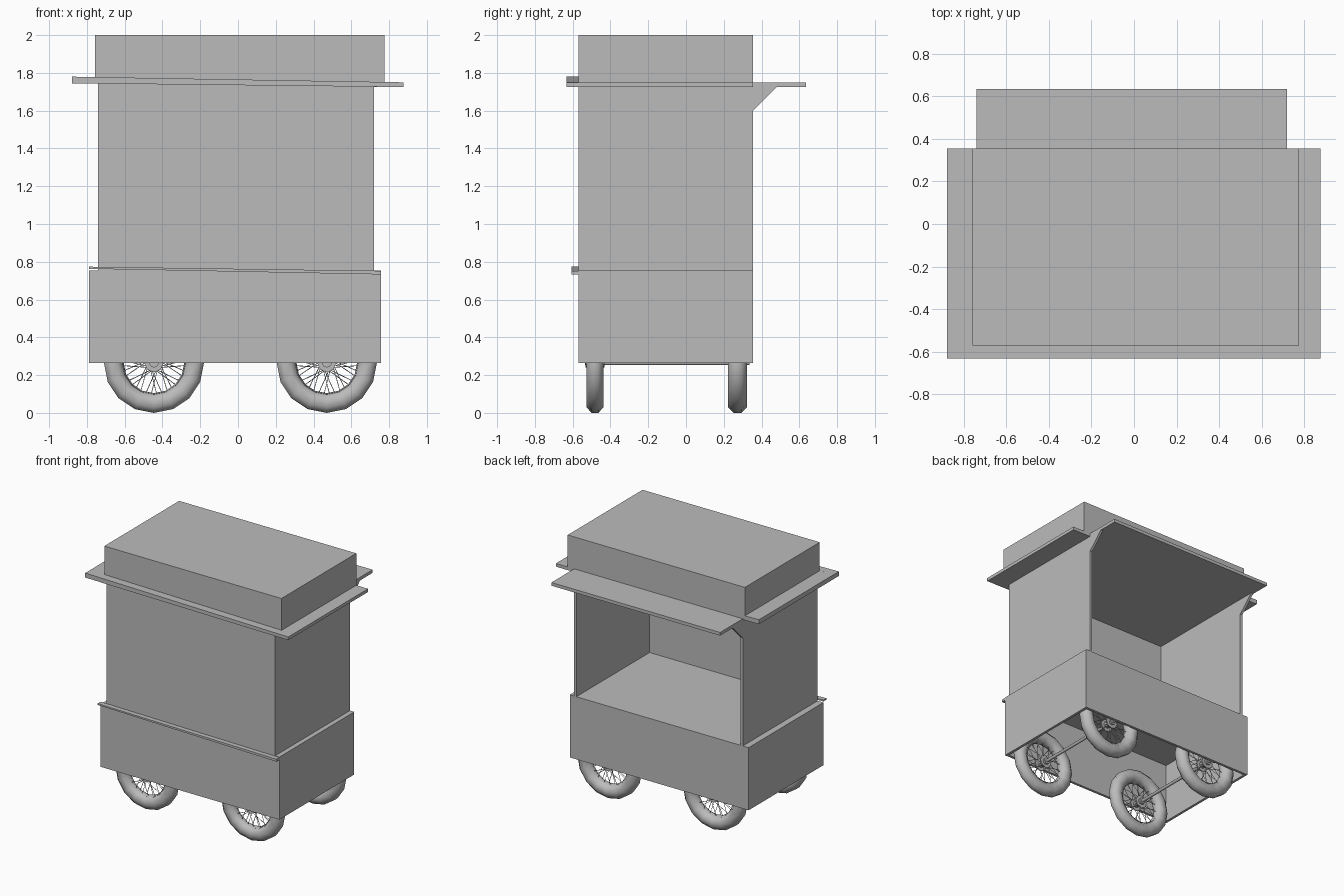
import bpy, bmesh, math
from mathutils import Vector, Matrix

cube = bpy.data.objects.get("Cube")
if cube:
    bpy.data.objects.remove(cube, do_unlink=True)

# Single plain material
grey = bpy.data.materials.new("plain grey")
grey.use_nodes = True
GREY = (0.5, 0.5, 0.5, 1)
grey.diffuse_color = GREY
grey.node_tree.nodes["Principled BSDF"].inputs["Base Color"].default_value = GREY


def finish(name, bm, smooth=False):
    bmesh.ops.recalc_face_normals(bm, faces=bm.faces)
    mesh = bpy.data.meshes.new(name)
    bm.to_mesh(mesh)
    bm.free()
    mesh.materials.append(grey)
    obj = bpy.data.objects.new(name, mesh)
    bpy.context.collection.objects.link(obj)
    if smooth:
        bpy.ops.object.select_all(action="DESELECT")
        obj.select_set(True)
        bpy.context.view_layer.objects.active = obj
        bpy.ops.object.shade_smooth_by_angle(angle=math.radians(50))
    return obj


def extrude_profile(name, points, direction):
    bm = bmesh.new()
    face = bm.faces.new([bm.verts.new(p) for p in points])
    new = bmesh.ops.extrude_face_region(bm, geom=[face])["geom"]
    verts = [v for v in new if isinstance(v, bmesh.types.BMVert)]
    bmesh.ops.translate(bm, verts=verts, vec=direction)
    # keep the starting cap
    if not face.is_valid:
        bmesh.ops.holes_fill(bm, edges=bm.edges)
    return finish(name, bm)


def box(name, x, y, z, lift=(0, 0)):
    """Box from ranges; lift raises the bottom and top at the low-x end."""
    profile = [(x[0], y[0], z[0] + lift[0]), (x[1], y[0], z[0]),
               (x[1], y[0], z[1]), (x[0], y[0], z[1] + lift[1])]
    return extrude_profile(name, profile, (0, y[1] - y[0], 0))


def rod(bm, a, b, radius, sides):
    a, b = Vector(a), Vector(b)
    turn = (b - a).to_track_quat("Z", "Y").to_matrix().to_4x4()
    bmesh.ops.create_cone(bm, cap_ends=True, segments=sides, radius1=radius, radius2=radius,
                          depth=(b - a).length, matrix=Matrix.Translation((a + b) / 2) @ turn)


FRONT, BACK = -0.57, 0.355
T = 0.02

# Hollow base, open underneath
LOW_L, LOW_R, LOW_Z, TOP = -0.79, 0.757, 0.265, 0.755
box("base_front_panel", (LOW_L, LOW_R), (FRONT, FRONT + T), (LOW_Z, TOP - T))
box("base_back_panel", (LOW_L, LOW_R), (BACK - T, BACK), (LOW_Z, TOP - T))
box("base_left_panel", (LOW_R - T, LOW_R), (FRONT + T, BACK - T), (LOW_Z, TOP - T))
box("base_right_panel", (LOW_L, LOW_L + T), (FRONT + T, BACK - T), (LOW_Z, TOP - T))
box("counter", (LOW_L, LOW_R), (FRONT, BACK), (TOP - T, TOP))
box("front_lower_ledge", (LOW_L, LOW_R), (-0.607, FRONT), (0.733, 0.752), (0.03, 0.022))

# Thin cabin walls, the sides carrying the awning brackets
CAB_L, CAB_R, CEIL, ROOF = -0.74, 0.72, 1.725, 1.75
box("front_wall", (CAB_L + T, CAB_R - T), (FRONT, FRONT + T), (TOP, CEIL))
side = [(FRONT, TOP), (BACK, TOP), (BACK, 1.6), (0.48, CEIL), (FRONT, CEIL)]
for name, x in (("left_wall", CAB_R - T), ("right_wall", CAB_L)):
    extrude_profile(name, [(x, y, z) for y, z in side], (T, 0, 0))

# Ceiling running out into the rear awning, eaves and roof box
box("ceiling_and_awning", (CAB_L, CAB_R), (FRONT, 0.635), (CEIL, ROOF))
box("front_eave", (-0.88, 0.877), (-0.632, FRONT), (CEIL, ROOF), (0.02, 0.03))
box("left_eave", (CAB_R, 0.877), (FRONT, BACK), (CEIL, ROOF))
box("right_eave", (-0.88, CAB_L), (FRONT, BACK), (1.743, 1.777), (0.002, 0.003))
box("roof_box", (-0.758, 0.775), (FRONT, BACK), (ROOF, 2.0))

# Wheels
WHEEL_Z, MAJOR, MINOR = 0.265, 0.215, 0.05
RINGS, SPOKES = 16, 18


def on_circle(radius, angle, y):
    return Vector((radius * math.cos(angle), y, radius * math.sin(angle)))


def ring(name, major, half_depth, half_width, sides):
    bm = bmesh.new()
    loops = []
    for i in range(RINGS):
        a = math.tau * i / RINGS + math.pi / 2
        loop = []
        for j in range(sides):
            b = math.tau * (j + 0.5) / sides
            stretch = 1 / math.cos(math.pi / sides)
            loop.append(bm.verts.new(on_circle(major + half_depth * stretch * math.cos(b), a,
                                               half_width * stretch * math.sin(b))))
        loops.append(loop)
    for i in range(RINGS):
        p, q = loops[i], loops[(i + 1) % RINGS]
        for j in range(sides):
            k = (j + 1) % sides
            bm.faces.new((p[j], p[k], q[k], q[j]))
    return finish(name, bm, smooth=True)


def wheel(label, x, y, width):
    parts = [ring(label + "_tyre", MAJOR, MINOR, width / 2, 8),
             ring(label + "_rim", 0.166, 0.006, 0.02, 6)]
    # Laced wire spokes on both hub flanges
    bm = bmesh.new()
    for s in (-1, 1):
        for i in range(SPOKES):
            a = math.tau * (i + 0.25 * s) / SPOKES
            lean = 0.7 if i % 2 else -0.7
            rod(bm, on_circle(0.035, a + lean, s * 0.03), on_circle(0.166, a, s * 0.008), 0.002, 4)
    parts.append(finish(label + "_spokes", bm))
    # Hub with flanges
    bm = bmesh.new()
    rod(bm, (0, -0.05, 0), (0, 0.05, 0), 0.025, 10)
    for s in (-1, 1):
        rod(bm, (0, s * 0.026, 0), (0, s * 0.034, 0), 0.05, 8)
    parts.append(finish(label + "_hub", bm))
    for part in parts:
        part.location = (x, y, WHEEL_Z)


for side_name, x in (("right", -0.445), ("left", 0.47)):
    wheel("front_" + side_name + "_wheel", x, -0.482, 0.088)
    wheel("back_" + side_name + "_wheel", x, 0.272, 0.1)
    bm = bmesh.new()
    rod(bm, (x, -0.535, WHEEL_Z), (x, 0.335, WHEEL_Z), 0.012, 10)
    finish(side_name + "_axle", bm, smooth=True)
